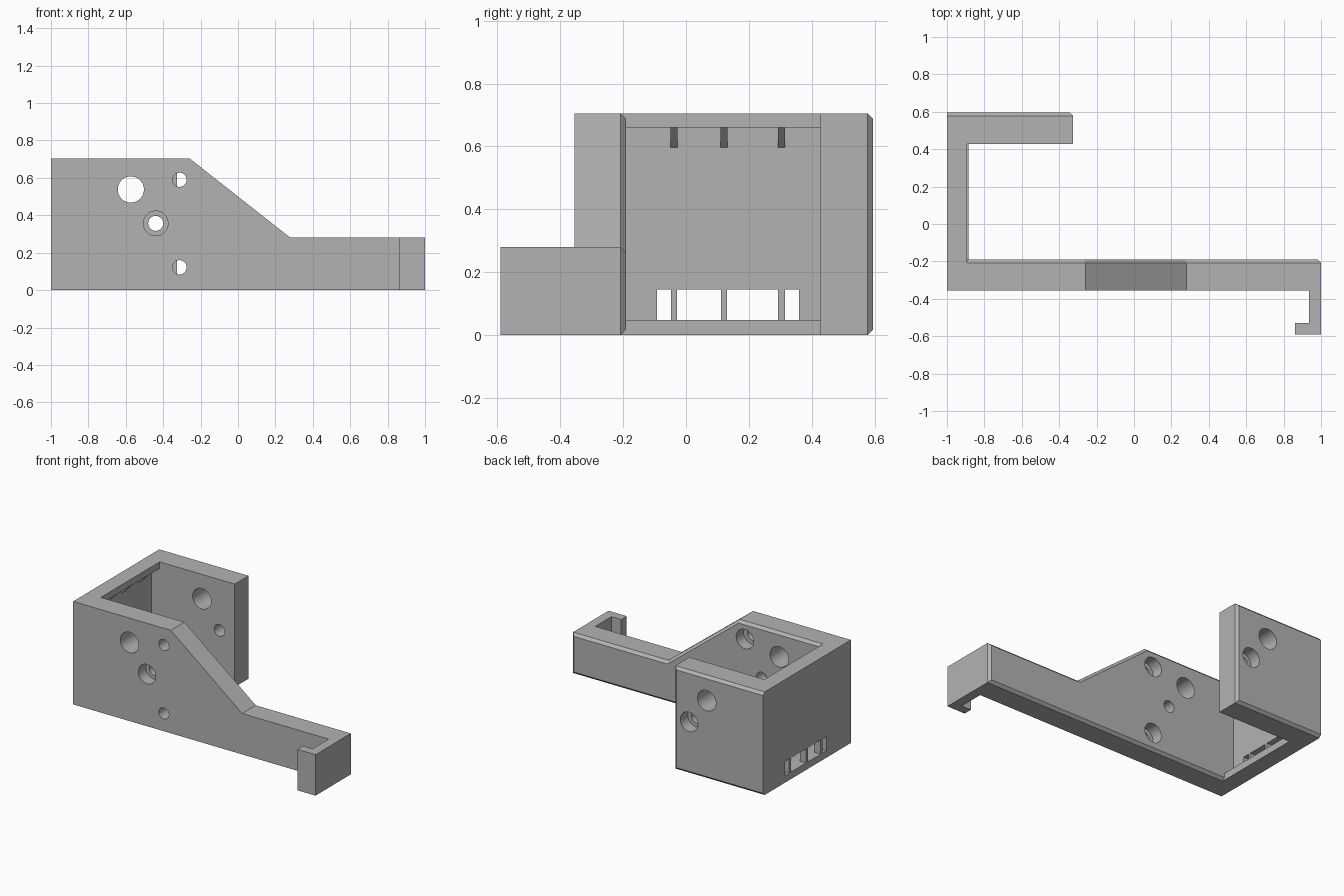
import bpy
import bmesh
import math
from mathutils import Matrix

if "Cube" in bpy.data.objects:
    bpy.data.objects.remove(bpy.data.objects["Cube"])

grey = bpy.data.materials.new("plain grey")
grey.use_nodes = True
color = (0.45, 0.45, 0.45, 1)
grey.diffuse_color = color
grey.node_tree.nodes["Principled BSDF"].inputs["Base Color"].default_value = color


def make(name, bm):
    bmesh.ops.recalc_face_normals(bm, faces=bm.faces)
    mesh = bpy.data.meshes.new(name)
    bm.to_mesh(mesh)
    bm.free()
    mesh.materials.append(grey)
    obj = bpy.data.objects.new(name, mesh)
    bpy.context.collection.objects.link(obj)
    return obj


def loft(name, *sections):
    """Skin matching x-z outlines, each given as (y, points)."""
    bm = bmesh.new()
    rings = [[bm.verts.new((x, y, z)) for x, z in pts] for y, pts in sections]
    for a, b in zip(rings, rings[1:]):
        for i in range(len(a)):
            j = (i + 1) % len(a)
            bm.faces.new((a[i], a[j], b[j], b[i]))
    bm.faces.new(rings[0])
    bm.faces.new(rings[-1])
    return make(name, bm)


def box(name, x0, x1, y0, y1, z0, z1):
    outline = [(x0, z0), (x1, z0), (x1, z1), (x0, z1)]
    return loft(name, (y0, outline), (y1, outline))


def bore(x, z, r, y0, y1):
    """Round cutter along y."""
    bm = bmesh.new()
    place = Matrix.Translation((x, (y0 + y1) / 2, z)) @ Matrix.Rotation(math.pi / 2, 4, "X")
    bmesh.ops.create_cone(bm, cap_ends=True, segments=48, radius1=r, radius2=r,
                          depth=y1 - y0, matrix=place)
    return make("bore_cutter", bm)


def combine(target, tool, operation):
    mod = target.modifiers.new(operation.lower(), "BOOLEAN")
    mod.operation, mod.object, mod.solver = operation, tool, "EXACT"
    graph = bpy.context.evaluated_depsgraph_get()
    result = bpy.data.meshes.new_from_object(target.evaluated_get(graph))
    target.modifiers.clear()
    target.data = result
    bpy.data.objects.remove(tool)


H, ARM, C = 0.705, 0.28, 0.018   # full height, arm height, edge chamfer
FRONT, INNER, BACK_IN, BACK = -0.355, -0.19, 0.428, 0.595

# Front plate tapering into the long arm, chamfered around its rear face
outline = [(-1, 0), (1, 0), (1, ARM), (0.28, ARM), (-0.26, H), (-1, H)]
inset = [(-1, C), (1 - C, C), (1 - C, ARM - C), (0.28 - C * 0.35, ARM - C),
         (-0.26 - C * 0.35, H - C), (-1, H - C)]
bracket = loft("bracket", (FRONT, outline), (INNER - C, outline), (INNER, inset))

# Rear plate with the same chamfer
E = -0.325
outline = [(-1, 0), (E, 0), (E, H), (-1, H)]
inset = [(-1, C), (E - C, C), (E - C, H - C), (-1, H - C)]
rear = loft("rear_plate", (BACK_IN, outline), (BACK - C, outline), (BACK, inset))

# Side wall with a recessed inner face between two lips
LOW, HIGH, SKIN = 0.048, 0.66, -0.955
channel = [(-1, 0), (-0.885, 0), (-0.885, LOW), (SKIN, LOW), (SKIN, HIGH),
           (-0.893, HIGH), (-0.893, H), (-1, H)]
wall = loft("side_wall", (-0.25, channel), (0.5, channel))

# Cable slots through the wall
for y0, y1 in ((-0.092, -0.047), (-0.028, 0.111), (0.131, 0.292), (0.314, 0.359)):
    combine(wall, box("slot_cutter", -1.1, -0.92, y0, y1, LOW, 0.145), "DIFFERENCE")

# Small gussets below the upper lip
for y in (-0.038, 0.121, 0.303):
    wedge = [(SKIN - 0.01, 0.597), (SKIN, 0.597), (-0.893, HIGH),
             (-0.893, HIGH + 0.01), (SKIN - 0.01, HIGH + 0.01)]
    combine(wall, loft("gusset", (y - 0.011, wedge), (y + 0.011, wedge)), "UNION")

# Hook at the end of the arm
hook_arm = box("hook_arm", 0.935, 1, -0.59, -0.3, 0, ARM)
hook_tip = box("hook_tip", 0.862, 1, -0.59, -0.53, 0, ARM)

for part in (rear, wall, hook_arm, hook_tip):
    combine(bracket, part, "UNION")

# Through holes: the large and middle ones pass both plates
MID = (-0.44, 0.357)
SMALL = ((-0.313, 0.59), (-0.313, 0.122))
holes = [(-0.573, 0.538, 0.07, -0.5, 0.7), (*MID, 0.04, -0.5, 0.7)]
holes += [(*p, 0.038, -0.5, 0) for p in SMALL]

# Counterbores for the screw heads
DEPTH = 0.08
holes += [(*MID, 0.066, -0.5, FRONT + DEPTH), (*MID, 0.066, BACK - DEPTH, 0.7)]
holes += [(*p, 0.066, INNER - DEPTH, 0) for p in SMALL]
for hole in holes:
    combine(bracket, bore(*hole), "DIFFERENCE")

bpy.ops.object.select_all(action="DESELECT")
bracket.select_set(True)
bpy.context.view_layer.objects.active = bracket
bpy.ops.object.shade_smooth_by_angle(angle=math.radians(25))
